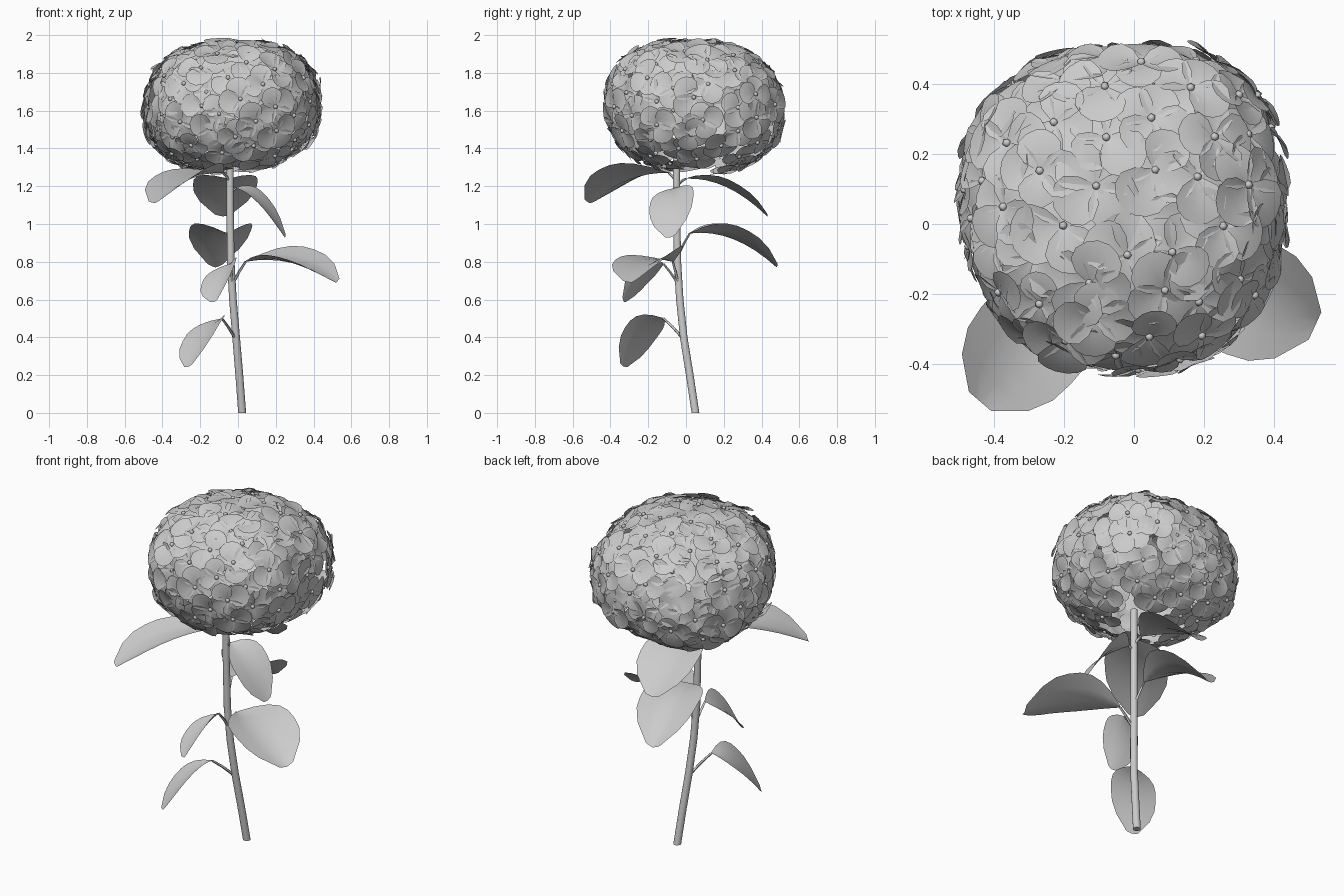
import bpy, bmesh, math, random
from mathutils import Vector, Matrix

if "Cube" in bpy.data.objects:
    bpy.data.objects.remove(bpy.data.objects["Cube"])

random.seed(4)


def finish(bm, name, angle=60):
    me = bpy.data.meshes.new(name)
    bm.to_mesh(me)
    bm.free()
    ob = bpy.data.objects.new(name, me)
    bpy.context.collection.objects.link(ob)
    for o in bpy.context.selected_objects:
        o.select_set(False)
    ob.select_set(True)
    bpy.context.view_layer.objects.active = ob
    bpy.ops.object.shade_smooth_by_angle(angle=math.radians(angle))
    return ob


def tube(bm, pts, r0, r1, sides=10):
    """Capped round tube through a list of points."""
    pts = [Vector(p) for p in pts]
    rings = []
    for i, p in enumerate(pts):
        t = (pts[min(i + 1, len(pts) - 1)] - pts[max(i - 1, 0)]).normalized()
        if i == 0 and abs(t.z) > 0.9:
            t = Vector((0, 0, 1))
        u = t.cross(Vector((0, 1, 0.01))).normalized()
        v = t.cross(u)
        r = r0 + (r1 - r0) * i / (len(pts) - 1)
        rings.append([bm.verts.new(p + r * (u * math.cos(a) + v * math.sin(a)))
                      for a in (2 * math.pi * k / sides for k in range(sides))])
    for a, b in zip(rings, rings[1:]):
        for k in range(sides):
            bm.faces.new((a[k], a[(k + 1) % sides], b[(k + 1) % sides], b[k]))
    bm.faces.new(rings[0][::-1])
    bm.faces.new(rings[-1])


def grid_faces(bm, rows):
    for a, b in zip(rows, rows[1:]):
        for k in range(len(a) - 1):
            bm.faces.new((a[k], a[k + 1], b[k + 1], b[k]))


# stem
bm = bmesh.new()
tube(bm, [(.022, .05, 0), (.007, .02, .2), (-.01, -.012, .4), (-.027, -.033, .6),
          (-.038, -.045, .8), (-.042, -.05, 1.1), (-.042, -.05, 1.42)], .021, .019, 14)
finish(bm, "stem")


# leaves: arched midrib, raised edges, rolled about their length, on a thin stalk
def leaf(name, root, base, tip, width, arch, fold, roll):
    root, base, tip = Vector(root), Vector(base), Vector(tip)
    bm = bmesh.new()
    tube(bm, [root, base.lerp(root, .45) + Vector((0, 0, .005)), base], .008, .006, 6)
    d = tip - base
    flat = Vector((-d.y, d.x, 0)).normalized()
    side = flat * math.cos(roll) + Vector((0, 0, math.sin(roll)))
    up = Vector((0, 0, math.cos(roll))) - flat * math.sin(roll)
    profile = [.05, .42, .72, .92, 1, 1, .95, .74, .25]
    rows = []
    for i, w in enumerate(profile):
        t = i / (len(profile) - 1)
        mid = base + d * t + Vector((0, 0, 4 * arch * t * (1 - t)))
        rows.append([bm.verts.new(mid + side * s * w * width / 2 + up * fold * w * abs(s) ** 1.3)
                     for s in (-1, -.5, 0, .5, 1)])
    grid_faces(bm, rows)
    finish(bm, name)


leaves = [
    # stalk root, leaf base, tip, width, arch, fold, roll
    ((-.04, -.05, 1.22), (-.08, -.09, 1.27), (-.44, -.51, 1.11), .34, .045, .06, .1),
    ((-.04, -.05, 1.16), (-.01, -.055, 1.19), (.25, -.08, .93), .24, .05, .03, .25),
    ((-.04, -.05, 1.20), (-.05, .0, 1.24), (-.08, .43, 1.04), .34, .055, .04, 0),
    ((-.04, -.045, .83), (-.055, .02, .95), (-.12, .48, .77), .33, .06, .07, 0),
    ((-.03, -.04, .68), (.04, -.07, .80), (.52, -.29, .69), .35, .05, .06, .15),
    ((-.03, -.04, .68), (-.04, -.12, .79), (-.12, -.33, .59), .21, .03, .04, .5),
    ((-.012, -.012, .39), (-.085, -.12, .50), (-.26, -.33, .245), .25, .05, .03, .3),
]
for i, args in enumerate(leaves):
    leaf("leaf_%d" % (i + 1), *args)


# one floret: four cupped round petals and a small bead
def floret(bm, mat, size):
    for q in range(4):
        a = q * math.pi / 2 + random.uniform(-.1, .1)
        L = size * random.uniform(.9, 1.1)
        tilt = random.uniform(-.1, .12)
        rot = mat @ Matrix.Rotation(a, 4, 'Z') @ Matrix.Rotation(-tilt, 4, 'Y')
        rows = []
        for t, w in ((.03, .10), (.2, .36), (.45, .53), (.7, .51), (.89, .35), (1, .13)):
            row = []
            for s in (-1, -.5, 0, .5, 1):
                z = .16 * s * s * w * (1 - t) * 2 + .18 * t - .22 * t * t
                row.append(bm.verts.new(rot @ Vector((t * L, s * w * L * 1.05, z * L))))
            rows.append(row)
        grid_faces(bm, rows)
    bmesh.ops.create_icosphere(bm, subdivisions=1, radius=.013,
                               matrix=mat @ Matrix.Translation((0, 0, .004)))


# flower head: florets spread evenly on a boxy, slightly lopsided ellipsoid shell
bm = bmesh.new()
centre = Vector((-.04, .038, 1.62))
R = Vector((.458, .462, .342))
count, p = 118, 2.35
for i in range(count):
    c = 1 - (i + .4) / count * 1.92
    phi = i * 2.39996 + random.uniform(-.1, .1)
    s = math.sqrt(1 - c * c)
    d = Vector((s * math.cos(phi), s * math.sin(phi), c))
    k = sum(abs(v) ** p for v in d) ** (-1 / p)
    pos = Vector([d[j] * k * R[j] for j in range(3)])
    n = Vector([math.copysign(abs(pos[j] / R[j]) ** (p - 1), pos[j]) / R[j] for j in range(3)])
    n = n.normalized() + Vector([random.uniform(-.1, .1) for _ in range(3)])
    bulge = 1 + .07 * ((d.x + d.y) * .707) ** 3
    pos.x *= bulge
    pos.y *= bulge
    pos.z -= .025 * (d.y - d.x) * .707
    pos *= random.uniform(.96, 1.0)
    m = (Matrix.Translation(centre + pos) @ n.to_track_quat('Z', 'Y').to_matrix().to_4x4()
         @ Matrix.Rotation(random.uniform(0, 1.57), 4, 'Z'))
    size = .106 + .03 * max(c, 0) ** 2
    floret(bm, m, size * random.uniform(.92, 1.1))
finish(bm, "flower_head")
